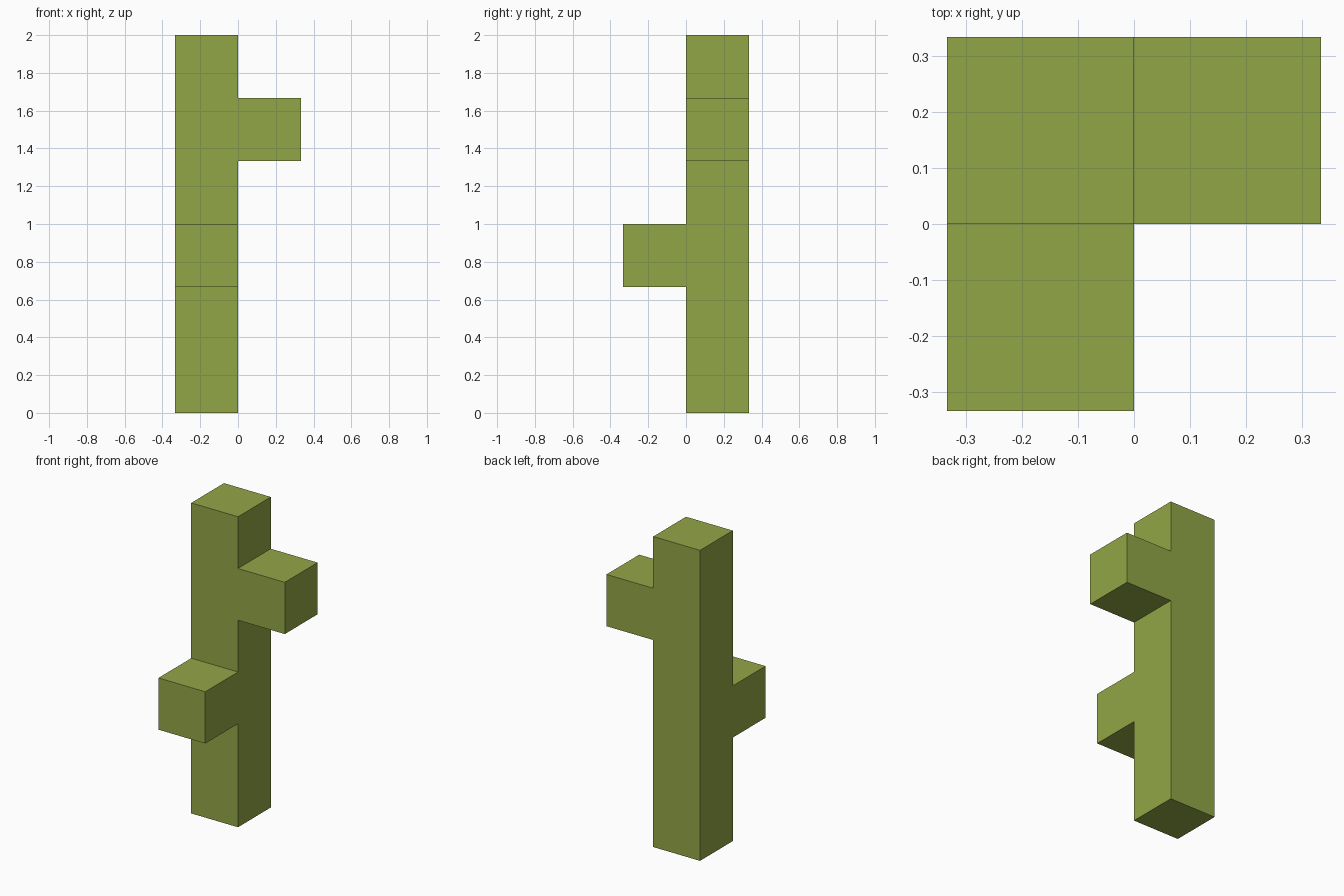
import bpy
import bmesh
from mathutils import Matrix, Vector

if "Cube" in bpy.data.objects:
    bpy.data.objects.remove(bpy.data.objects["Cube"], do_unlink=True)

UNIT = 1 / 3  # edge of one cubic block

green = bpy.data.materials.new("olive_green")
green.use_nodes = True
colour = (0.288, 0.381, 0.061, 1)
green.diffuse_color = colour
green.node_tree.nodes["Principled BSDF"].inputs["Base Color"].default_value = colour


def pull_face(bm, centre, direction):
    """Extrude the face nearest to centre by one block."""
    bm.faces.ensure_lookup_table()
    face = min(bm.faces, key=lambda f: (f.calc_center_median() - centre).length)
    new_face = bmesh.ops.extrude_discrete_faces(bm, faces=[face])["faces"][0]
    bmesh.ops.translate(bm, verts=new_face.verts, vec=direction * UNIT)


bm = bmesh.new()
half = UNIT / 2
up, left, front = Vector((0, 0, 1)), Vector((1, 0, 0)), Vector((0, -1, 0))
base = Vector((-half, half, half))

# Column: one block raised to six
bmesh.ops.create_cube(bm, size=UNIT, matrix=Matrix.Translation(base))
for level in range(5):
    pull_face(bm, base + up * (level * UNIT + half), up)

# Branches: front one on the third block, left one on the fifth
for level, direction in ((2, front), (4, left)):
    pull_face(bm, base + up * level * UNIT + direction * half, direction)

bmesh.ops.recalc_face_normals(bm, faces=bm.faces)
mesh = bpy.data.meshes.new("branched_column")
bm.to_mesh(mesh)
bm.free()
mesh.materials.append(green)
column = bpy.data.objects.new("branched_column", mesh)
bpy.context.collection.objects.link(column)
